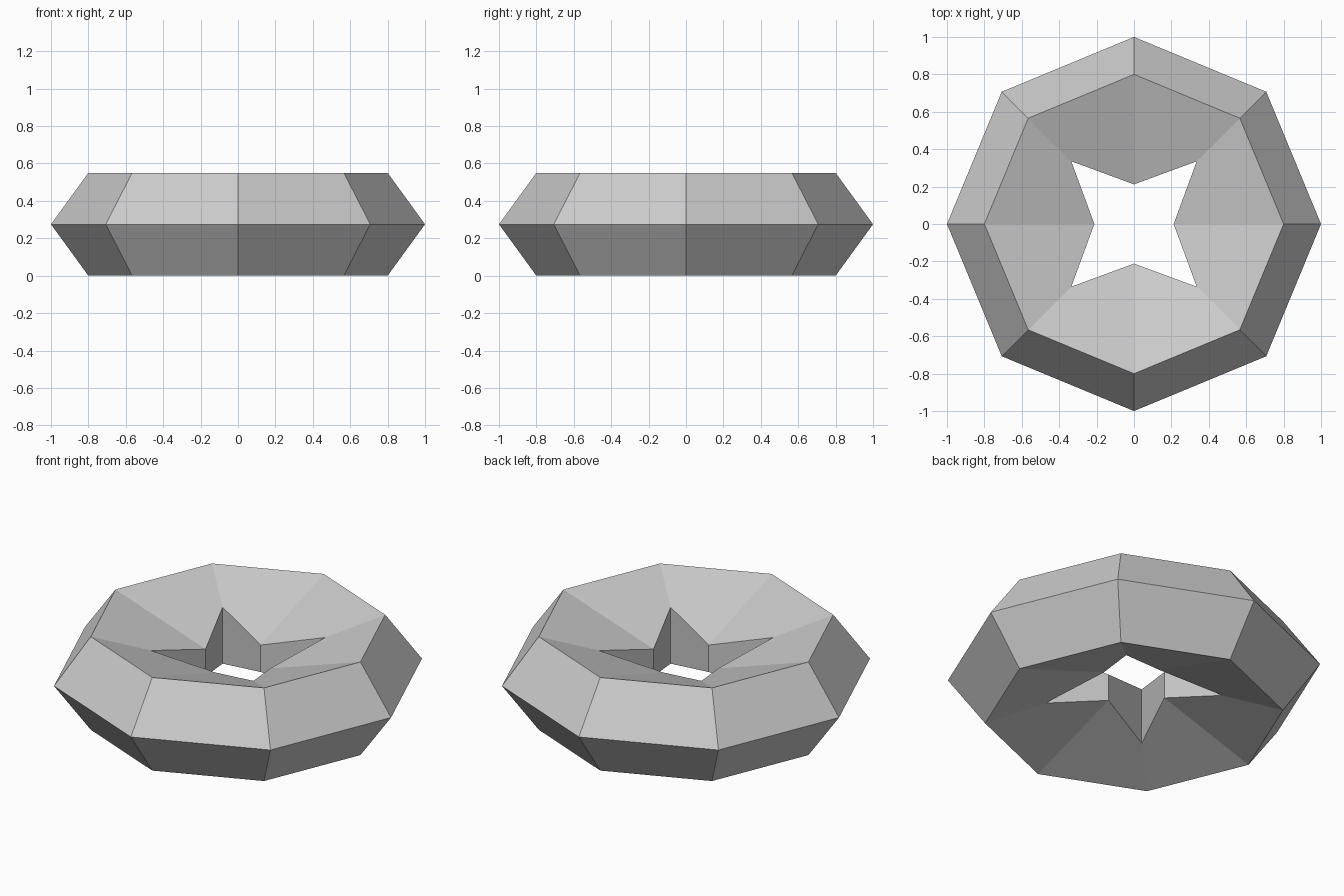
import bpy
import bmesh
from math import cos, sin, pi

cube = bpy.data.objects.get("Cube")
if cube:
    bpy.data.objects.remove(cube, do_unlink=True)

SIDES = 8
MID = 0.275      # height of the widest edge
SLOPE = 0.332    # fall of the dished faces towards the hole
RIM = 0.8        # radius of the top and bottom rims


def section(i):
    """Cross-section as (radius, height); the hole alternates to form a star."""
    inner = 0.474 if i % 2 else 0.212
    lip = MID - SLOPE * (RIM - inner)
    return [(1, MID), (RIM, 2 * MID), (inner, MID + lip),
            (inner, MID - lip), (RIM, 0)]


# Ring of eight sections joined into flat faces
bm = bmesh.new()
rings = []
for i in range(SIDES):
    a = 2 * pi * i / SIDES
    rings.append([bm.verts.new((r * cos(a), r * sin(a), z)) for r, z in section(i)])
for i in range(SIDES):
    a, b = rings[i], rings[(i + 1) % SIDES]
    for j in range(len(a)):
        k = (j + 1) % len(a)
        bm.faces.new((a[j], b[j], b[k], a[k]))
bmesh.ops.recalc_face_normals(bm, faces=bm.faces)

mesh = bpy.data.meshes.new("faceted_ring")
bm.to_mesh(mesh)
bm.free()
ring = bpy.data.objects.new("faceted_ring", mesh)
bpy.context.collection.objects.link(ring)

# Plain grey material
grey = bpy.data.materials.new("light_grey")
grey.use_nodes = True
colour = (0.6, 0.6, 0.6, 1)
grey.diffuse_color = colour
grey.node_tree.nodes["Principled BSDF"].inputs["Base Color"].default_value = colour
mesh.materials.append(grey)
